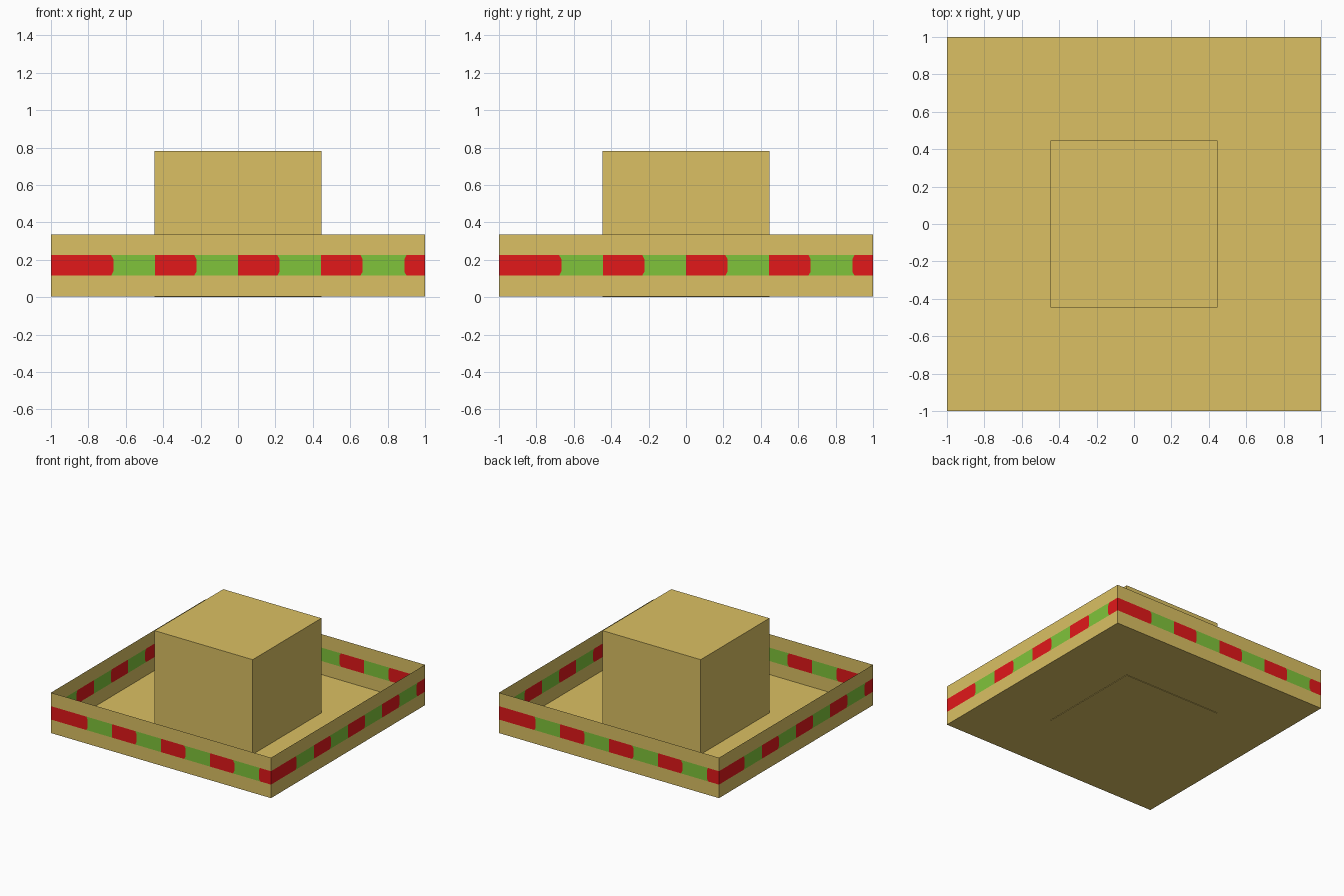
import bpy, bmesh, math
from mathutils import Matrix

if "Cube" in bpy.data.objects:
    bpy.data.objects.remove(bpy.data.objects["Cube"])

def material(name, rgb):
    m = bpy.data.materials.new(name)
    m.diffuse_color = (*rgb, 1)
    m.use_nodes = True
    m.node_tree.nodes["Principled BSDF"].inputs["Base Color"].default_value = m.diffuse_color
    return m

STRAW = material("straw", (0.707, 0.530, 0.125))
RED = material("red", (0.760, 0.009, 0.010))
GREEN = material("green", (0.215, 0.552, 0.043))

U = 1 / 9                    # pattern unit
LOW, HIGH = 0.004, 0.336     # brim wall bottom and top

def finish(name, bm, mats):
    me = bpy.data.meshes.new(name)
    bm.to_mesh(me)
    bm.free()
    for m in mats:
        me.materials.append(m)
    ob = bpy.data.objects.new(name, me)
    bpy.context.collection.objects.link(ob)
    return ob

# crown: plain box
bm = bmesh.new()
bmesh.ops.create_cube(bm, size=1, matrix=Matrix.Translation((0, 0, 0.391)) @ Matrix.Diagonal((0.892, 0.892, 0.782, 1)))
finish("crown", bm, [STRAW])

# brim floor: single sheet
bm = bmesh.new()
bmesh.ops.create_grid(bm, x_segments=1, y_segments=1, size=1, matrix=Matrix.Translation((0, 0, LOW)))
finish("brim_floor", bm, [STRAW])

# brim walls: thin sheets with a band of alternating red and green blocks
cuts = [0, 3, 5, 7, 9, 11, 13, 15, 17, 18]
levels = [LOW, 0.115, 0.137, 0.203, 0.225, HIGH]
CLIP = 0.012                 # clipped corners on the red blocks

def wall(name, angle):
    bm = bmesh.new()
    grid = []
    for i, c in enumerate(cuts):
        clip = 0
        if i == 8:
            clip = CLIP
        elif i % 2 == 1 and i < 8:
            clip = -CLIP
        grid.append([bm.verts.new((-1 + c * U + (clip if j in (1, 4) else 0), -1, z))
                     for j, z in enumerate(levels)])
    for i in range(len(cuts) - 1):
        for j in range(len(levels) - 1):
            f = bm.faces.new((grid[i][j], grid[i + 1][j], grid[i + 1][j + 1], grid[i][j + 1]))
            f.material_index = 1 + i % 2 if 1 <= j <= 3 else 0
    bm.transform(Matrix.Rotation(angle, 4, 'Z'))
    finish(name, bm, [STRAW, RED, GREEN])

for k, side in enumerate(("front", "right", "back", "left")):
    wall("brim_wall_" + side, k * math.pi / 2)
